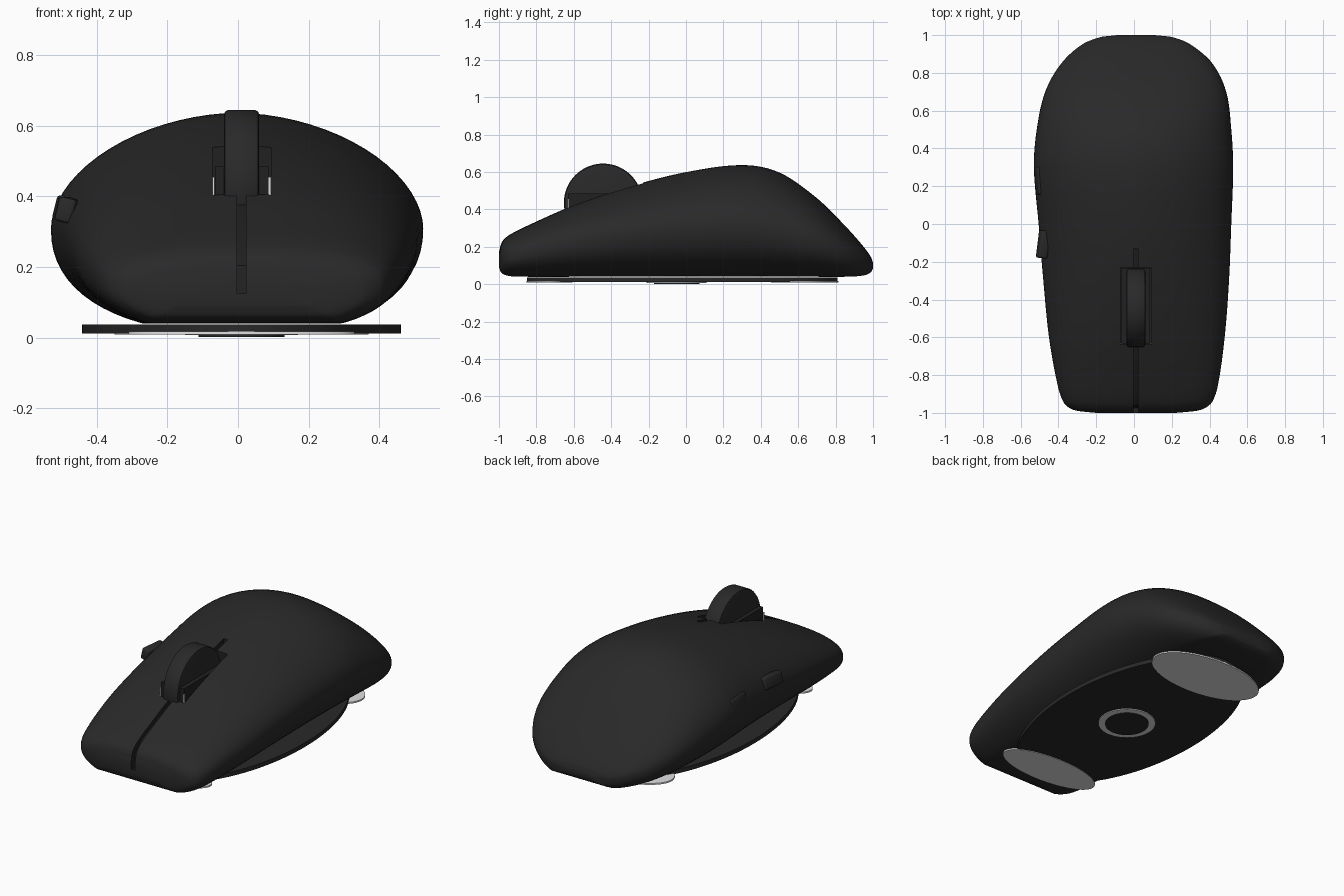
import bpy, bmesh, math
from mathutils import Matrix

if "Cube" in bpy.data.objects:
    bpy.data.objects.remove(bpy.data.objects["Cube"])


def material(name, rgb):
    m = bpy.data.materials.new(name)
    m.diffuse_color = (*rgb, 1)
    m.use_nodes = True
    m.node_tree.nodes["Principled BSDF"].inputs["Base Color"].default_value = m.diffuse_color
    return m


SHELL = material("shell charcoal", (0.022, 0.022, 0.022))
DARK = material("groove black", (0.015, 0.015, 0.015))
GREY = material("foot light grey", (0.75, 0.75, 0.77))


def finish(name, bm, mats, smooth=True):
    bmesh.ops.recalc_face_normals(bm, faces=bm.faces)
    me = bpy.data.meshes.new(name)
    bm.to_mesh(me)
    bm.free()
    for m in mats:
        me.materials.append(m)
    ob = bpy.data.objects.new(name, me)
    bpy.context.collection.objects.link(ob)
    if smooth:
        smooth_by_angle(ob)
    return ob


def select(ob):
    bpy.ops.object.select_all(action='DESELECT')
    ob.select_set(True)
    bpy.context.view_layer.objects.active = ob


def smooth_by_angle(ob):
    select(ob)
    bpy.ops.object.shade_smooth_by_angle(angle=math.radians(35))


def box(name, lo, hi, mats, bevel=0.0, rot=None):
    size = [b - a for a, b in zip(lo, hi)]
    mid = [(a + b) / 2 for a, b in zip(lo, hi)]
    bm = bmesh.new()
    bmesh.ops.create_cube(bm, size=1, matrix=Matrix.Diagonal((*size, 1)))
    if bevel:
        bmesh.ops.bevel(bm, geom=bm.edges[:], offset=bevel, segments=3,
                        profile=0.5, affect='EDGES')
    bm.transform(Matrix.Translation(mid) @ (rot or Matrix()))
    return finish(name, bm, mats)


def disc(name, y, rx, ry, z0, z1, mat, x=0.01, inner=0.0, n=96):
    """Flat elliptical plate, or a ring when inner is above zero."""
    bm = bmesh.new()
    loops = []
    for k, z in ((1, z0), (1, z1), (inner, z1), (inner, z0)):
        if k:
            loops.append([bm.verts.new((x + k * rx * math.cos(i * math.tau / n),
                                        y + k * ry * math.sin(i * math.tau / n), z))
                          for i in range(n)])
    join_loops(bm, loops, closed=inner > 0)
    if not inner:
        bm.faces.new(loops[0])
        bm.faces.new(loops[-1])
    return finish(name, bm, [mat])


def join_loops(bm, loops, closed=False):
    pairs = list(zip(loops, loops[1:])) + ([(loops[-1], loops[0])] if closed else [])
    for a, b in pairs:
        for i in range(len(a)):
            j = (i + 1) % len(a)
            bm.faces.new((a[i], a[j], b[j], b[i]))


# Shell sections: y, left x, right x, bottom z, widest z, top z, upper roundness
KEYS = [
    (-1.0, -.20, .22, .09, .13, .17, 2.5),
    (-.99, -.295, .325, .065, .135, .212, 2.5),
    (-.975, -.34, .375, .053, .14, .238, 2.5),
    (-.94, -.375, .415, .043, .15, .266, 2.5),
    (-.85, -.405, .445, .04, .17, .312, 2.4),
    (-.6, -.45, .48, .04, .22, .422, 2.1),
    (-.3, -.48, .503, .04, .27, .524, 1.9),
    (0, -.505, .515, .04, .30, .599, 1.85),
    (.3, -.53, .525, .04, .31, .637, 1.85),
    (.5, -.515, .515, .04, .28, .597, 1.9),
    (.7, -.47, .488, .04, .23, .46, 2.0),
    (.85, -.385, .415, .04, .17, .313, 2.1),
    (.95, -.275, .30, .047, .13, .20, 2.2),
    (.99, -.175, .20, .065, .11, .143, 2.2),
    (1.0, -.09, .11, .085, .10, .115, 2.2),
]


def spline(keys, steps):
    out = []
    for i in range(len(keys) - 1):
        a, b, c, d = (keys[max(0, min(len(keys) - 1, i + k))] for k in (-1, 0, 1, 2))
        for s in range(steps):
            t = s / steps
            # tangents are scaled by spacing so uneven keys stay smooth
            h = c[0] - b[0]
            ma = [(r - p) / (c[0] - a[0]) * h for p, r in zip(a, c)]
            mb = [(r - p) / (d[0] - b[0]) * h for p, r in zip(b, d)]
            out.append([(2*t**3 - 3*t*t + 1) * q + (t**3 - 2*t*t + t) * m0
                        + (3*t*t - 2*t**3) * r + (t**3 - t*t) * m1
                        for q, r, m0, m1 in zip(b, c, ma, mb)])
    return out + [list(keys[-1])]


# Shell: lofted through the sections
N = 72
bm = bmesh.new()
rings = []
for y, xl, xr, zb, zm, zt, n in spline(KEYS, 6):
    ring = []
    for i in range(N):
        a = math.tau * i / N
        c, s = math.cos(a), math.sin(a)
        e = 2 / (n if s >= 0 else 2.25)
        u = math.copysign(abs(c) ** e, c)
        v = abs(s) ** e
        x = (xl + xr) / 2 + u * (xr - xl) / 2
        z = zm + v * (zt - zm) if s >= 0 else max(zb, zm - v * (zm - zb + .03))
        ring.append(bm.verts.new((x, y, z)))
    rings.append(ring)
join_loops(bm, rings)
bm.faces.new(rings[0])
bm.faces.new(rings[-1])
shell = finish("shell", bm, [SHELL, DARK], smooth=False)

# Cutters: centre groove between the two keys, and the wheel slot
bm = bmesh.new()
path = [(-1.05, .125), (-.975, .125), (-.96, .205), (-.9, .262), (-.6, .395),
        (-.3, .495), (-.13, .54), (-.13, .8), (-1.05, .8)]
face = bm.faces.new([bm.verts.new((-.003, y, z)) for y, z in path])
ext = bmesh.ops.extrude_face_region(bm, geom=[face])
bmesh.ops.translate(bm, vec=(.025, 0, 0),
                    verts=[g for g in ext['geom'] if isinstance(g, bmesh.types.BMVert)])
groove = finish("groove_cutter", bm, [SHELL, DARK], smooth=False)
slot = box("slot_cutter", (-.072, -.638, .36), (.093, -.23, .8), [SHELL, DARK])
for cutter in (groove, slot):
    for p in cutter.data.polygons:
        p.material_index = 1
    mod = shell.modifiers.new("cut", 'BOOLEAN')
    mod.operation = 'DIFFERENCE'
    mod.solver = 'EXACT'
    mod.object = cutter
    select(shell)
    bpy.ops.object.modifier_apply(modifier=mod.name)
    cutter.hide_render = True
    cutter.hide_set(True)
smooth_by_angle(shell)

# Scroll wheel with rounded rims, and its cradle
bm = bmesh.new()
loops = []
for x, r in ((-.04, .196), (-.037, .205), (-.029, .21), (.049, .21), (.057, .205), (.06, .196)):
    loops.append([bm.verts.new((x, -.443 + r * math.cos(i * math.tau / 80),
                                .435 + r * math.sin(i * math.tau / 80))) for i in range(80)])
join_loops(bm, loops)
bm.faces.new(loops[0])
bm.faces.new(loops[-1])
finish("scroll_wheel", bm, [SHELL])
box("wheel_cradle", (-.065, -.632, .33), (.086, -.232, .485), [DARK])
for side, x in (("left", -.072), ("right", .087)):
    box(f"cradle_strip_{side}", (x, -.634, .39), (x + .006, -.629, .455), [GREY])

# Two thumb buttons on the left side
tilt = Matrix.Rotation(math.radians(14), 4, 'Y')
for name, x, y, z, yaw in (("front", -.481, -.108, .361, -7), ("rear", -.492, .23, .365, 3)):
    box(f"thumb_button_{name}", (x - .025, y - .073, z - .035), (x + .025, y + .073, z + .035),
        [SHELL], .01, Matrix.Rotation(math.radians(yaw), 4, 'Z') @ tilt)

# Underside: base plate, two glide feet, sensor ring and its lens
disc("base_plate", -.02, .452, .83, .012, .037, SHELL)
disc("front_foot", -.73, .32, .122, .009, .018, GREY)
disc("rear_foot", .635, .36, .18, .009, .018, GREY)
disc("sensor_ring", -.05, .16, .16, .007, .013, GREY, inner=.76)
disc("sensor_lens", -.05, .1216, .1216, .002, .013, SHELL)
